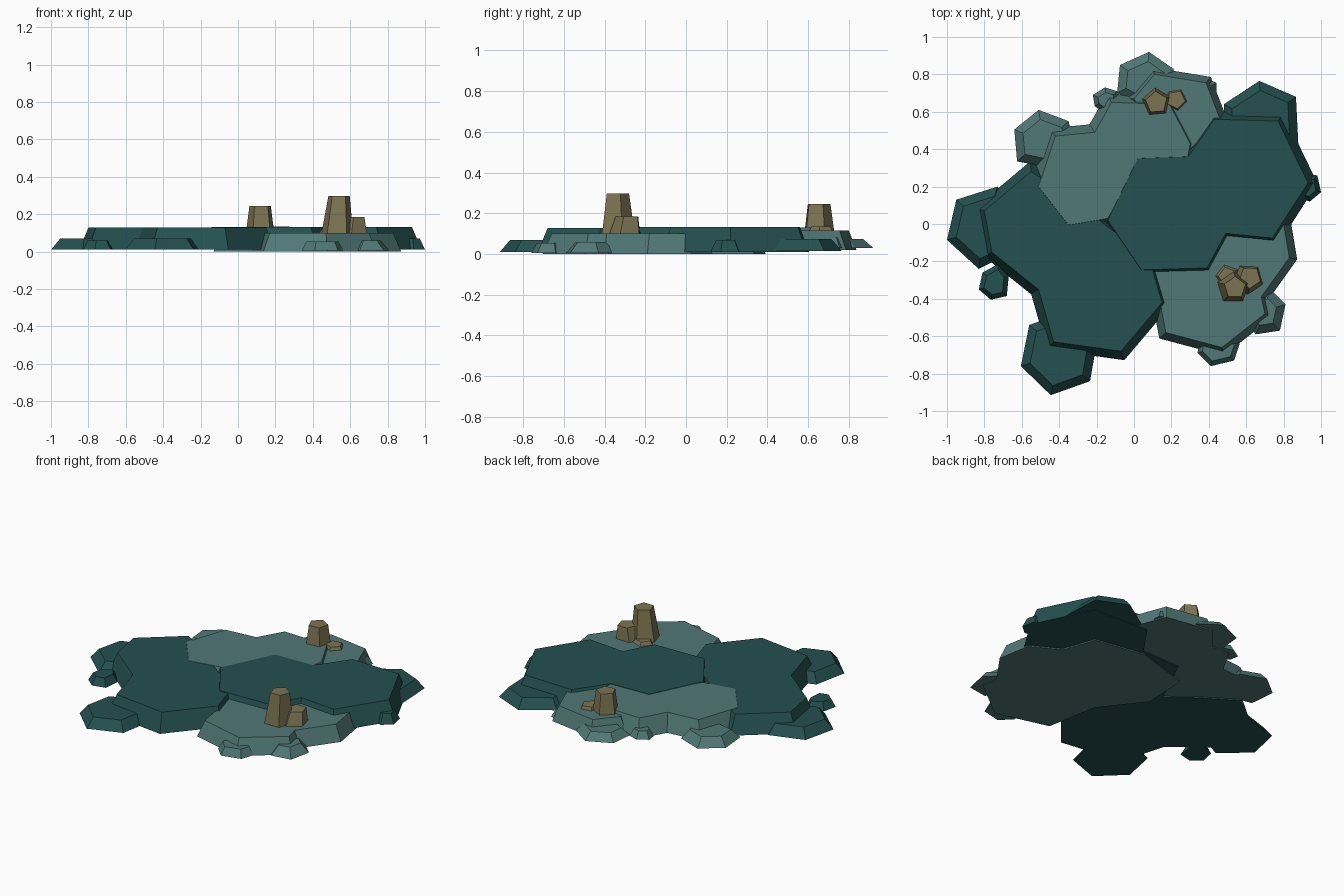
import bpy, bmesh, math
from mathutils import Vector

if "Cube" in bpy.data.objects:
    bpy.data.objects.remove(bpy.data.objects["Cube"])


def material(name, rgb):
    m = bpy.data.materials.new(name)
    m.diffuse_color = (*rgb, 1)
    m.use_nodes = True
    m.node_tree.nodes["Principled BSDF"].inputs["Base Color"].default_value = m.diffuse_color
    return m


DARK = material("dark_leaf", (0.018, 0.08, 0.08))
LIGHT = material("light_leaf", (0.08, 0.188, 0.18))
TAN = material("tan_stone", (0.205, 0.175, 0.085))


def offset(pts, d):
    """Mitred offset of an anticlockwise outline; positive d grows it."""
    out, n = [], len(pts)
    for i, p in enumerate(pts):
        a = (p - pts[i - 1]).normalized()
        b = (pts[(i + 1) % n] - p).normalized()
        na, nb = Vector((a.y, -a.x)), Vector((b.y, -b.x))
        m = na + nb
        out.append(p + m * (d * min(1 / max(1 + na.dot(nb), 0.3), 2)))
    return out


def frustum(name, bottom, top, z0, z1, mat):
    bm = bmesh.new()
    lo = [bm.verts.new((p.x, p.y, z0)) for p in bottom]
    hi = [bm.verts.new((p.x, p.y, z1)) for p in top]
    n = len(lo)
    for i in range(n):
        j = (i + 1) % n
        bm.faces.new((lo[i], lo[j], hi[j], hi[i]))
    bm.faces.new(hi)
    bm.faces.new(lo[::-1])
    me = bpy.data.meshes.new(name)
    bm.to_mesh(me)
    bm.free()
    me.materials.append(mat)
    ob = bpy.data.objects.new(name, me)
    bpy.context.collection.objects.link(ob)


def slab(name, pts, z0, z1, grow, shrink, mat):
    v = [Vector(p) for p in pts]
    area = sum(v[i - 1].cross(v[i]) for i in range(len(v)))
    if area < 0:
        v.reverse()
    frustum(name, offset(v, grow), offset(v, -shrink), z0, z1, mat)


def stone(name, x, y, z0, z1, r0, r1, turn, dx=0, dy=0):
    def ring(cx, cy, r):
        return [Vector((cx + r * math.cos(turn + i * math.tau / 5),
                        cy + r * math.sin(turn + i * math.tau / 5))) for i in range(5)]
    frustum(name, ring(x, y, r0), ring(x + dx, y + dy, r1), z0, z1, TAN)


# Large overlapping pads, outlined along their top edge
slab("left_pad", [(-.80, .07), (-.55, .28), (-.35, .15), (-.16, .0), (-.08, -.06), (.02, -.09),
     (.10, -.25), (.15, -.42), (-.07, -.68), (-.43, -.63), (-.51, -.35), (-.76, -.15)],
     .01, .128, .045, 0, DARK)
slab("back_pad", [(-.51, .20), (-.42, .47), (-.21, .49), (-.12, .65), (.19, .64), (.30, .43),
     (.28, .32), (.0, .28), (-.14, .03), (-.35, -.005)], .02, .130, .045, 0, LIGHT)
slab("right_pad", [(-.14, .02), (.04, -.245), (.39, -.235), (.49, -.05), (.74, -.075), (.93, .22),
     (.77, .55), (.43, .56), (.29, .36), (.02, .35)], .01, .132, .045, 0, DARK)
slab("front_pad", [(.11, -.26), (.17, -.58), (.47, -.66), (.70, -.48), (.68, -.39), (.83, -.18),
     (.80, .0), (.62, .1), (.55, .3), (.25, .35), (-.08, .25), (-.09, .0)],
     0, .10, .04, 0, LIGHT)
slab("rear_pad", [(0, .67), (.11, .80), (.385, .755), (.46, .56), (.3, .4), (.1, .5)],
     .02, .115, .035, 0, LIGHT)

# Low rim pads, outlined along their base
rim_pads = [
    ("rim_left", DARK, .01, .07, [(-1, -.085), (-.95, .13), (-.73, .2), (-.6, .05), (-.65, -.15), (-.83, -.24)]),
    ("rim_left_small", DARK, .01, .06, [(-.83, -.35), (-.81, -.26), (-.72, -.21), (-.67, -.28), (-.68, -.385), (-.765, -.405)]),
    ("rim_front", DARK, .01, .07, [(-.605, -.76), (-.56, -.54), (-.45, -.5), (-.2, -.64), (-.235, -.84), (-.445, -.915)]),
    ("rim_back_right", DARK, .015, .075, [(.48, .64), (.67, .765), (.866, .68), (.88, .4), (.67, .35), (.48, .5)]),
    ("rim_right", DARK, .01, .07, [(.88, .27), (.98, .26), (1, .17), (.94, .12), (.85, .15)]),
    ("rim_back_left", LIGHT, .02, .075, [(-.64, .505), (-.51, .61), (-.35, .55), (-.31, .4), (-.45, .3), (-.625, .335)]),
    ("rim_back_small", LIGHT, .03, .075, [(-.22, .69), (-.155, .73), (-.09, .71), (-.075, .635), (-.155, .59), (-.21, .63)]),
    ("rim_back", LIGHT, .03, .075, [(-.075, .85), (.08, .92), (.21, .83), (.25, .7), (.08, .61), (-.09, .7)]),
    ("rim_back_corner", LIGHT, .03, .08, [(.36, .79), (.44, .755), (.44, .69), (.40, .64), (.32, .68)]),
    ("rim_front_right", LIGHT, .005, .06, [(.63, -.4), (.72, -.34), (.81, -.43), (.78, -.57), (.65, -.59), (.59, -.5)]),
    ("rim_front_small", LIGHT, .005, .055, [(.34, -.69), (.41, -.76), (.535, -.73), (.565, -.64), (.46, -.56), (.35, -.6)]),
]
for name, mat, z0, z1, pts in rim_pads:
    small = "small" in name or name in ("rim_right", "rim_back_corner")
    slab(name, pts, z0, z1, 0, .025 if small else .045, mat)

# Stone clusters
stone("front_stone_tall", .53, -.34, .09, .297, .09, .06, .3, .01, 0)
stone("front_stone_mid", .61, -.295, .09, .185, .085, .06, .9, .01, .01)
stone("front_stone_low", .50, -.28, .09, .122, .07, .05, .6)
stone("back_stone_tall", .12, .65, .10, .245, .08, .06, .4)
stone("back_stone_low", .225, .665, .10, .135, .065, .05, 1.1)
